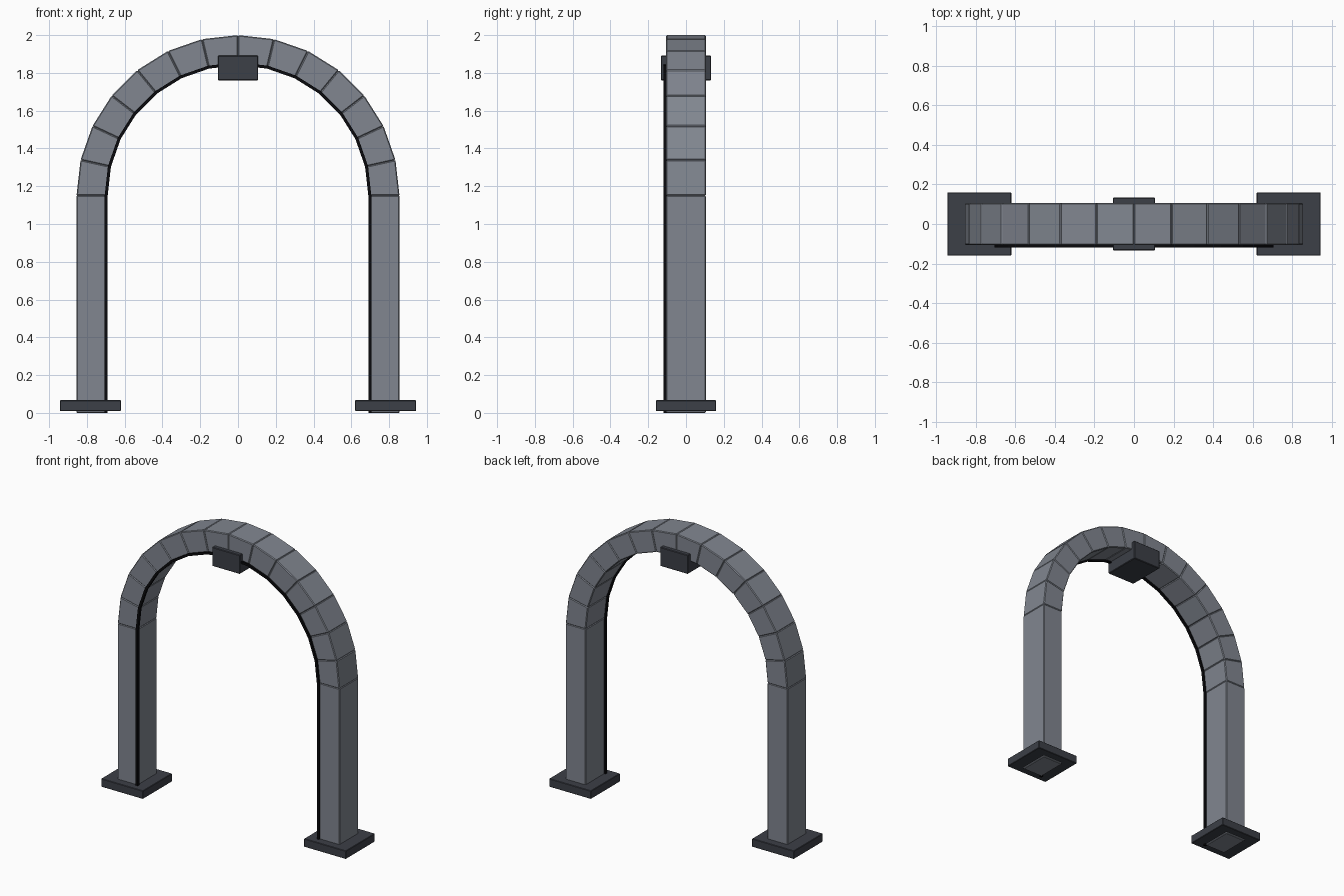
import bpy, bmesh, math

if "Cube" in bpy.data.objects:
    bpy.data.objects.remove(bpy.data.objects["Cube"])

SEGS, Z0 = 14, 1.15        # arch stones, spring line height
R_OUT, R_IN = 0.855, 0.70
HALF_Y = 0.105


def material(name, rgb):
    m = bpy.data.materials.new(name)
    m.diffuse_color = (*rgb, 1)
    m.use_nodes = True
    m.node_tree.nodes["Principled BSDF"].inputs["Base Color"].default_value = m.diffuse_color
    return m


STONE = material("stone_grey", (0.22, 0.24, 0.28))
DARK = material("dark_slate", (0.045, 0.05, 0.063))
BLACK = material("black_trim", (0.003, 0.003, 0.004))


def finish(name, bm, mat, bevel=0.0):
    bmesh.ops.recalc_face_normals(bm, faces=bm.faces)
    if bevel:
        bmesh.ops.bevel(bm, geom=bm.edges[:], offset=bevel, segments=1,
                        affect='EDGES')
    me = bpy.data.meshes.new(name)
    bm.to_mesh(me)
    bm.free()
    me.materials.append(mat)
    ob = bpy.data.objects.new(name, me)
    bpy.context.collection.objects.link(ob)
    return ob


def prism(name, profile, y0, y1, mat, bevel=0.0):
    """Extrude an xz outline from y0 to y1."""
    bm = bmesh.new()
    face = bm.faces.new([bm.verts.new((x, y0, z)) for x, z in profile])
    ext = bmesh.ops.extrude_face_region(bm, geom=[face])["geom"]
    for v in ext:
        if isinstance(v, bmesh.types.BMVert):
            v.co.y = y1
    return finish(name, bm, mat, bevel)


def rect(x0, x1, z0, z1):
    return [(x0, z0), (x1, z0), (x1, z1), (x0, z1)]


def polar(r, i):
    a = math.pi * i / SEGS
    return (r * math.cos(a), Z0 + min(r, 0.85) * math.sin(a))


# Pillars and foot plates
for side, s in (("left", -1), ("right", 1)):
    prism(f"{side}_pillar", rect(s * R_IN, s * R_OUT, 0, Z0),
          -HALF_Y, HALF_Y, STONE, 0.004)
    prism(f"{side}_foot", rect(s * 0.62, s * 0.943, 0.01, 0.067),
          -0.16, 0.16, DARK, 0.003)

# Ring of wedge stones
for i in range(SEGS):
    prism(f"arch_stone_{i + 1}",
          [polar(R_IN, i), polar(R_OUT, i),
           polar(R_OUT, i + 1), polar(R_IN, i + 1)],
          -HALF_Y, HALF_Y, STONE, 0.005)

# Keystone block
prism("keystone", rect(-0.107, 0.107, 1.76, 1.892), -0.133, 0.133, DARK, 0.004)

# Thin trim following the inner front edge
R0, R1 = 0.69, 0.706
path = [[(r, 0.0)] + [polar(r, i) for i in range(SEGS + 1)] + [(-r, 0.0)]
        for r in (R0, R1)]
bm = bmesh.new()
rings = []
for (xa, za), (xb, zb) in zip(*path):
    rings.append([bm.verts.new(c) for c in (
        (xa, -0.118, za), (xb, -0.118, zb), (xb, -0.1, zb), (xa, -0.1, za))])
for a, b in zip(rings, rings[1:]):
    for k in range(4):
        n = (k + 1) % 4
        bm.faces.new((a[k], a[n], b[n], b[k]))
bm.faces.new(rings[0])
bm.faces.new(rings[-1])
finish("inner_trim", bm, BLACK)
